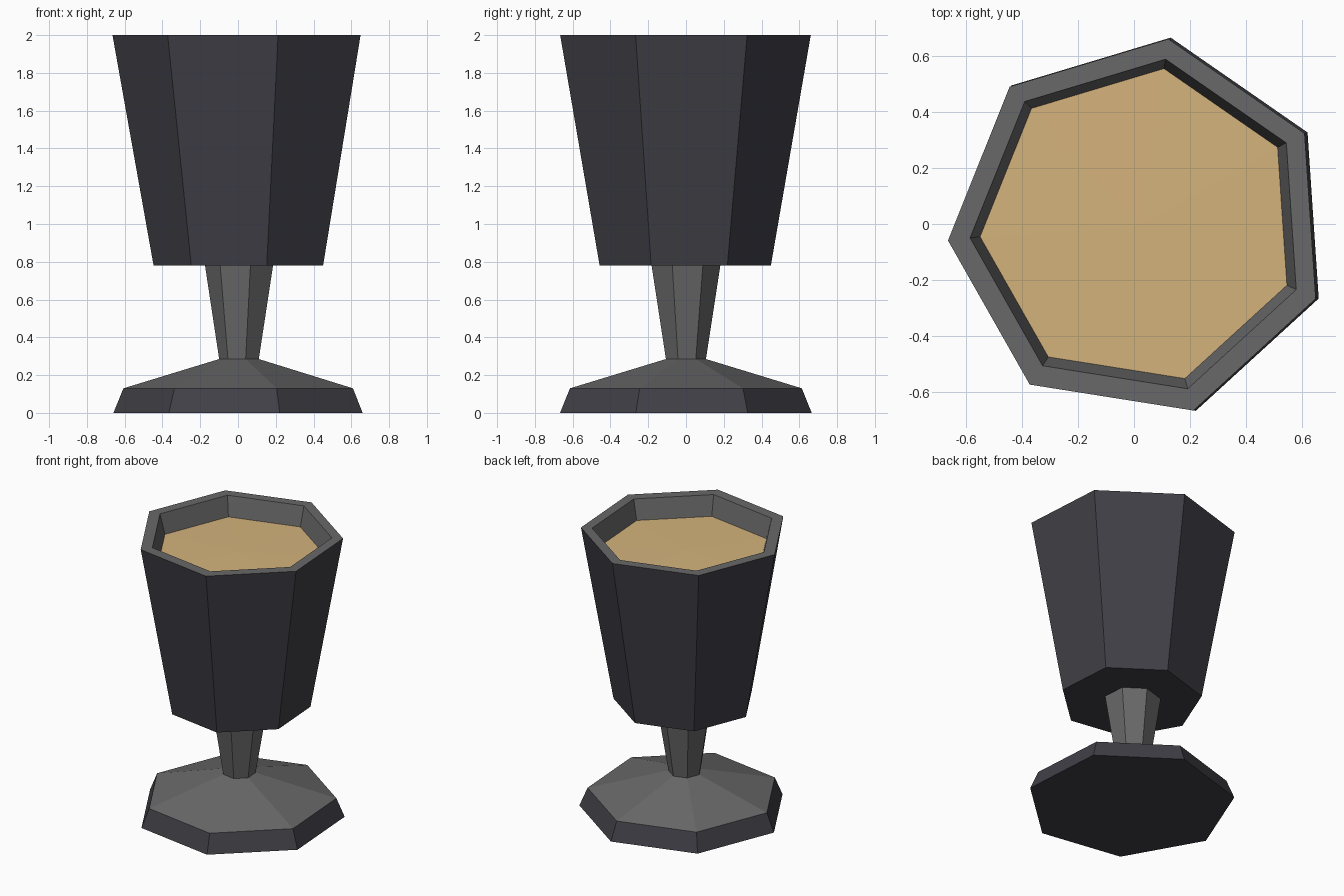
import bpy, bmesh, math

if "Cube" in bpy.data.objects:
    bpy.data.objects.remove(bpy.data.objects["Cube"])

SIDES = 7
TURN = math.radians(81)   # direction of the first corner


def material(name, rgb):
    m = bpy.data.materials.new(name)
    m.diffuse_color = (*rgb, 1)
    m.use_nodes = True
    m.node_tree.nodes["Principled BSDF"].inputs["Base Color"].default_value = m.diffuse_color
    return m


grey = material("pewter grey", (0.14, 0.14, 0.142))
dark = material("dark slate", (0.052, 0.050, 0.062))
tan = material("pale ale", (0.66, 0.45, 0.20))


def lathe(name, rings, mats, bottom=None, top=None, peak=None):
    """Skin heptagon rings (z, radius, cx, cy); mats gives one index per band.
    bottom / top are material indices of the caps, peak a fan centre height."""
    bm = bmesh.new()
    loops = []
    for z, r, cx, cy in rings:
        loops.append([bm.verts.new((cx + r * math.cos(TURN + i * math.tau / SIDES),
                                    cy + r * math.sin(TURN + i * math.tau / SIDES), z))
                      for i in range(SIDES)])
    for k, (a, b) in enumerate(zip(loops, loops[1:])):
        for i in range(SIDES):
            j = (i + 1) % SIDES
            bm.faces.new((a[i], a[j], b[j], b[i])).material_index = mats[k]
    if bottom is not None:
        bm.faces.new(loops[0][::-1]).material_index = bottom
    if top is not None:
        bm.faces.new(loops[-1]).material_index = top
    if peak is not None:
        z, r, cx, cy = rings[-1]
        c = bm.verts.new((cx, cy, peak))
        for i in range(SIDES):
            bm.faces.new((loops[-1][i], loops[-1][(i + 1) % SIDES], c))
    me = bpy.data.meshes.new(name)
    bm.to_mesh(me)
    bm.free()
    ob = bpy.data.objects.new(name, me)
    bpy.context.collection.objects.link(ob)
    return ob


def paint(ob, *mats):
    for m in mats:
        ob.data.materials.append(m)


# Foot: dark rim and underside, grey sloping top
foot = lathe("foot", [(0, 0.685, 0.024, -0.011), (0.13, 0.631, 0.023, -0.010),
                      (0.285, 0.109, 0.009, -0.002)], [1, 0], bottom=1)
paint(foot, grey, dark)

# Stem
stem = lathe("stem", [(0.285, 0.109, 0.009, -0.002), (0.78, 0.187, 0.012, -0.003)], [0])
paint(stem, grey)

# Bowl: dark outside, grey lip and inner wall
bowl = lathe("bowl", [(0.78, 0.466, 0.018, -0.011), (2.0, 0.682, 0.016, -0.013),
                      (2.0, 0.605, 0.018, -0.009), (1.86, 0.569, 0.018, -0.007)],
             [1, 0, 0], bottom=1)
paint(bowl, grey, dark)

# Drink surface, very slightly domed
drink = lathe("drink", [(1.86, 0.569, 0.018, -0.007)], [], peak=1.868)
paint(drink, tan)
